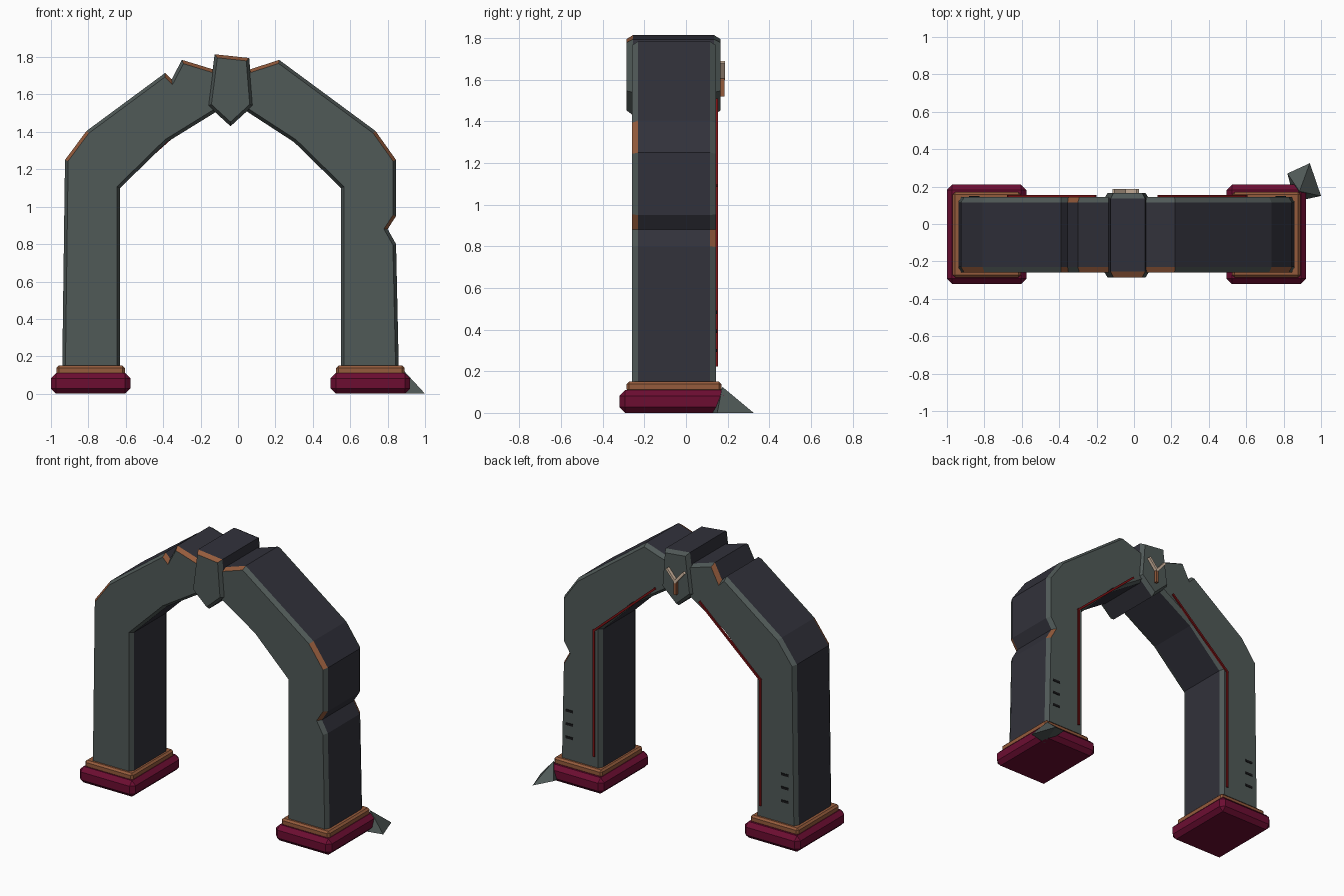
import bpy, bmesh
from math import atan2, hypot
from mathutils import Vector

cube = bpy.data.objects.get("Cube")
if cube:
    bpy.data.objects.remove(cube, do_unlink=True)


def material(name, r, g, b):
    m = bpy.data.materials.new(name)
    m.use_nodes = True
    m.diffuse_color = (r, g, b, 1)
    m.node_tree.nodes["Principled BSDF"].inputs["Base Color"].default_value = (r, g, b, 1)
    return m


stone = material("grey_green_stone", 0.080, 0.100, 0.096)
slate = material("dark_slate", 0.031, 0.031, 0.043)
copper = material("copper", 0.30, 0.105, 0.045)
burgundy = material("burgundy", 0.150, 0.004, 0.031)
red = material("red_inlay", 0.20, 0.006, 0.007)
cream = material("cream", 0.68, 0.51, 0.38)
black = material("slit_black", 0.008, 0.008, 0.009)


def add_object(name, bm, mats):
    bmesh.ops.recalc_face_normals(bm, faces=bm.faces[:])
    mesh = bpy.data.meshes.new(name)
    bm.to_mesh(mesh)
    bm.free()
    for m in mats:
        mesh.materials.append(m)
    ob = bpy.data.objects.new(name, mesh)
    bpy.context.collection.objects.link(ob)
    return ob


def inset_outline(pts, d):
    """Move every edge of a clockwise (x, z) outline inward by d."""
    out = []
    for i, p in enumerate(pts):
        p = Vector(p)
        a = (p - Vector(pts[i - 1])).normalized()
        b = (Vector(pts[(i + 1) % len(pts)]) - p).normalized()
        na, nb = Vector((a.y, -a.x)), Vector((b.y, -b.x))
        out.append(p + (na + nb) * d / (1 + na.dot(nb)))
    return out


def chamfered_slab(name, pts, y0, y1, worn_front=(), worn_back=(), inset=0.017, depth=0.03):
    """Outline extruded along y, with chamfers; worn chamfer segments are copper."""
    bm = bmesh.new()
    small = inset_outline(pts, inset)
    layers = [(small, y0), (pts, y0 + depth), (pts, y1 - depth), (small, y1)]
    rings = [[bm.verts.new((x, y, z)) for x, z in ring] for ring, y in layers]
    worn = (worn_front, (), worn_back)
    n = len(pts)
    for k in range(3):
        for i in range(n):
            j = (i + 1) % n
            f = bm.faces.new((rings[k][i], rings[k][j], rings[k + 1][j], rings[k + 1][i]))
            f.material_index = 1 if k == 1 else (2 if i in worn[k] else 0)
    bm.faces.new(rings[0])
    bm.faces.new(rings[3])
    return add_object(name, bm, [stone, slate, copper])


def box(name, lo, hi, mat, bevel=0):
    bm = bmesh.new()
    bmesh.ops.create_cube(bm, size=1)
    for v in bm.verts:
        v.co = [(a + b) / 2 + c * (b - a) for a, b, c in zip(lo, hi, v.co)]
    ob = add_object(name, bm, [mat])
    if bevel:
        mod = ob.modifiers.new("chamfer", 'BEVEL')
        mod.width = bevel
        mod.segments = 1
    return ob


def bar(name, a, b, y0, y1, width, mat):
    """Straight bar from a to b in the x-z plane."""
    (ax, az), (bx, bz) = a, b
    half = hypot(bx - ax, bz - az) / 2 + width / 2
    ob = box(name, (-half, y0, -width / 2), (half, y1, width / 2), mat)
    ob.location = ((ax + bx) / 2, 0, (az + bz) / 2)
    ob.rotation_euler.y = -atan2(bz - az, bx - ax)
    return ob


# Two broken arch halves, clockwise outlines
right_half = [(-0.94, 0.12), (-0.925, 1.25), (-0.81, 1.405), (-0.39, 1.715),
              (-0.355, 1.68), (-0.30, 1.785), (-0.08, 1.718), (-0.08, 1.53),
              (-0.38, 1.345), (-0.63, 1.10), (-0.63, 0.12)]
left_half = [(0.0, 1.54), (0.0, 1.713), (0.22, 1.785), (0.735, 1.405),
             (0.845, 1.25), (0.845, 0.95), (0.80, 0.88), (0.845, 0.80),
             (0.86, 0.12), (0.55, 0.12), (0.55, 1.10), (0.30, 1.345)]
chamfered_slab("right_arch_half", right_half, -0.26, 0.145, {1, 3, 5}, {4})
chamfered_slab("left_arch_half", left_half, -0.26, 0.145, {1, 3, 5}, {6})

# Keystone
keystone = [(-0.125, 1.815), (0.06, 1.795), (0.08, 1.54), (-0.04, 1.43), (-0.16, 1.54)]
chamfered_slab("keystone", keystone, -0.285, 0.165, {0})

# Forked emblem on the back of the keystone
fork = (-0.045, 1.61)
bar("emblem_stem", (-0.045, 1.53), fork, 0.16, 0.185, 0.018, copper)
for side, x in (("right", -0.105), ("left", 0.015)):
    bar("emblem_arm_" + side, fork, (x, 1.68), 0.16, 0.187, 0.016, cream)

# Feet, red inlays and slits on each leg
for side, x0, inlay_x, tip_x, slit_x in (("right", -1.0, -0.67, -0.21, -0.855),
                                         ("left", 0.495, 0.597, 0.135, 0.785)):
    box(side + "_plinth", (x0, -0.32, 0), (x0 + 0.425, 0.21, 0.11), burgundy, 0.028)
    box(side + "_collar", (x0 + 0.03, -0.285, 0.10), (x0 + 0.395, 0.17, 0.15), copper, 0.012)
    bend = (inlay_x, 1.09)
    bar(side + "_inlay_upright", (inlay_x, 0.23), bend, 0.142, 0.154, 0.014, red)
    bar(side + "_inlay_slope", bend, (tip_x, 1.50), 0.142, 0.154, 0.014, red)
    for i in range(3):
        z = 0.30 + i * 0.092
        box(f"{side}_slit_{i + 1}", (slit_x - 0.028, 0.142, z - 0.008),
            (slit_x + 0.028, 0.149, z + 0.008), black)

# Fallen stone shard beside the left foot
bm = bmesh.new()
for co in ((0.94, 0.325, 0), (1.0, 0.15, 0), (0.86, 0.12, 0),
           (0.82, 0.27, 0.04), (0.885, 0.175, 0.125)):
    bm.verts.new(co)
bmesh.ops.convex_hull(bm, input=bm.verts[:])
add_object("fallen_shard", bm, [stone])
